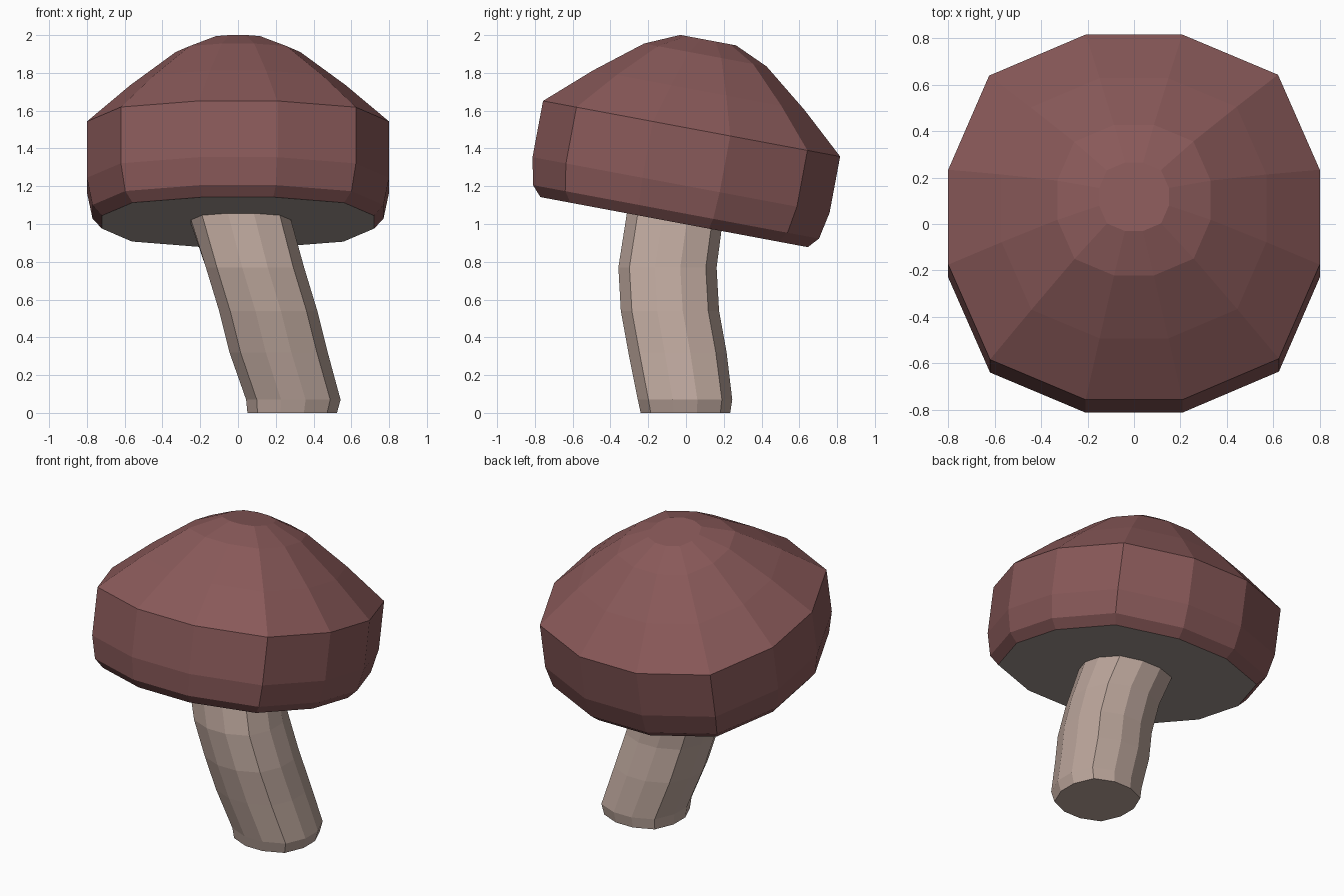
import bpy, bmesh
from mathutils import Matrix, Vector

if "Cube" in bpy.data.objects:
    bpy.data.objects.remove(bpy.data.objects["Cube"])

# One quarter of the rounded-square, 12-sided section shared by cap and stem
QUARTER = [(1.0, -0.26), (1.0, 0.26), (0.775, 0.78)]


def section():
    pts = []
    for k in range(4):
        for x, y in QUARTER:
            for _ in range(k):
                x, y = -y, x
            pts.append((x, y))
    return pts


def material(name, rgb):
    m = bpy.data.materials.new(name)
    m.diffuse_color = (*rgb, 1)
    m.use_nodes = True
    m.node_tree.nodes["Principled BSDF"].inputs["Base Color"].default_value = m.diffuse_color
    return m


def loft(name, rings, mats, base_mat=0, matrix=Matrix()):
    """Skin a list of rings, closing both ends with flat faces."""
    bm = bmesh.new()
    loops = [[bm.verts.new(matrix @ Vector(p)) for p in ring] for ring in rings]
    n = len(loops[0])
    for a, b in zip(loops, loops[1:]):
        for i in range(n):
            j = (i + 1) % n
            bm.faces.new((a[i], a[j], b[j], b[i]))
    base = bm.faces.new(loops[0][::-1])
    base.material_index = base_mat
    bm.faces.new(loops[-1])
    bmesh.ops.recalc_face_normals(bm, faces=bm.faces)
    me = bpy.data.meshes.new(name)
    bm.to_mesh(me)
    bm.free()
    for m in mats:
        me.materials.append(m)
    ob = bpy.data.objects.new(name, me)
    bpy.context.collection.objects.link(ob)
    return ob


red = material("cap_red", (0.25, 0.10, 0.10))
gill = material("underside", (0.42, 0.36, 0.33))
pale = material("stem_pale", (0.50, 0.38, 0.33))

# Cap: profile of (radius, height), tilted towards the back
TILT = -0.185
CAP_BASE = Vector((0, -0.063, 1.01))
profile = [(0.72, 0), (0.77, 0.055), (0.80, 0.2), (0.80, 0.503),
           (0.57, 0.71), (0.33, 0.90), (0.15, 0.98)]
cap_rings = [[(x * r, y * r, h) for x, y in section()] for r, h in profile]
loft("cap", cap_rings, [red, gill], 1,
     Matrix.Translation(CAP_BASE) @ Matrix.Rotation(TILT, 4, 'X'))

# Stem: bent path of (x, y, z, radius), top ring sheared to meet the cap
path = [(0.287, -0.003, 0, 0.237), (0.293, -0.005, 0.07, 0.25),
        (0.215, -0.045, 0.32, 0.26), (0.16, -0.085, 0.54, 0.26),
        (0.09, -0.098, 0.77, 0.26)]
stem_rings = [[(cx + x * r, cy + y * r, z) for x, y in section()]
              for cx, cy, z, r in path]
top = []
for x, y in section():
    py = -0.06 + y * 0.25
    pz = CAP_BASE.z + 0.02 - 0.187 * (py - CAP_BASE.y)
    top.append((0.01 + x * 0.265, py, pz))
stem_rings.append(top)
loft("stem", stem_rings, [pale])
